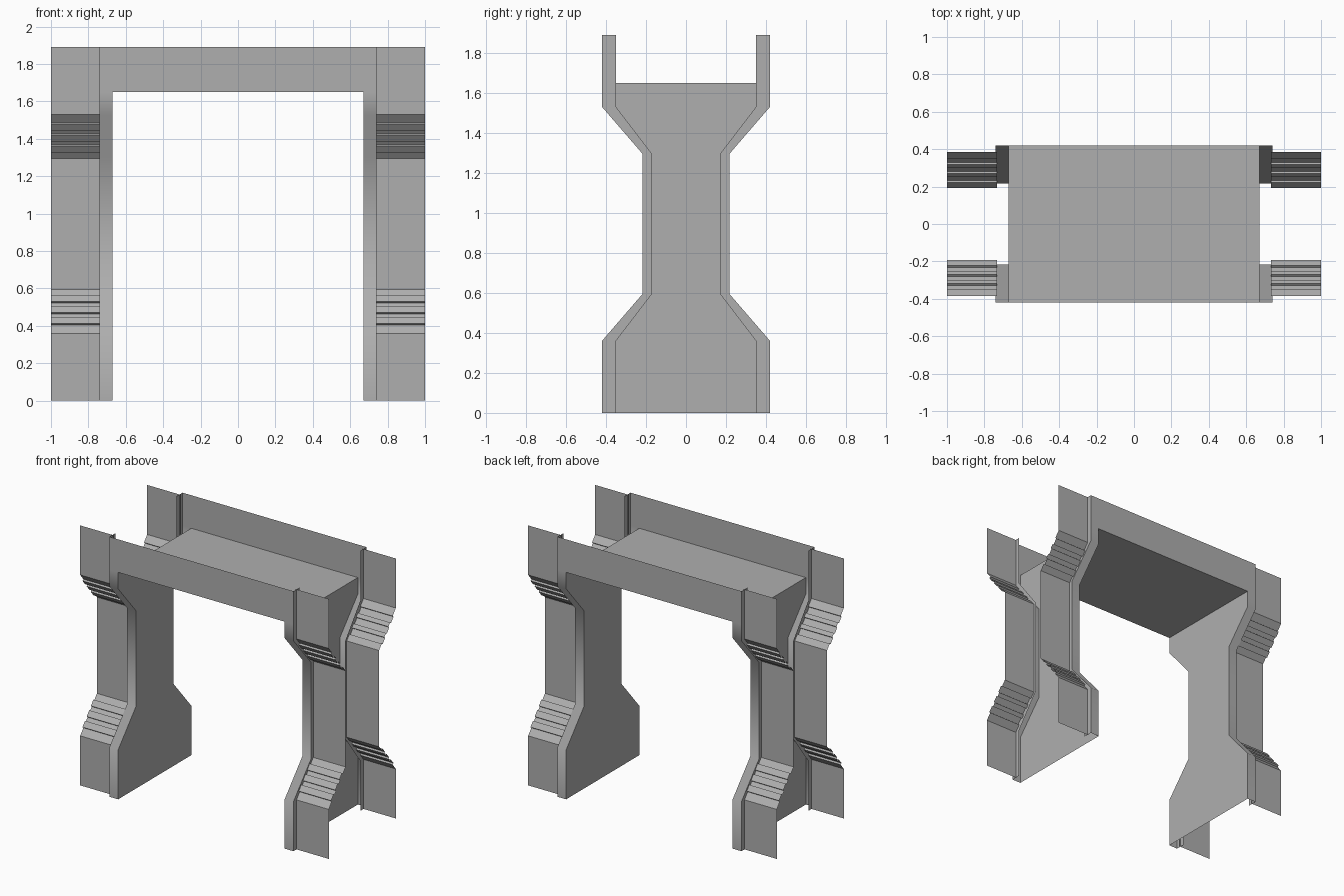
import bpy, bmesh
from mathutils import Vector

if "Cube" in bpy.data.objects:
    bpy.data.objects.remove(bpy.data.objects["Cube"])

H, CEIL = 1.89, 1.65          # total height, opening height
X_IN, X_TRIM, X_OUT = 0.67, 0.74, 1.0
Z = (0.0, 0.36, 0.595)        # base, slope start, slope end

# Mid-dark grey shared by all parts
grey = bpy.data.materials.new("dark_grey")
grey.diffuse_color = (0.43, 0.43, 0.43, 1)
grey.use_nodes = True
grey.node_tree.nodes["Principled BSDF"].inputs["Base Color"].default_value = grey.diffuse_color


def column_profile(wide, narrow):
    """(depth, z) outline of a waisted column, symmetric in height."""
    low = [(wide, Z[0]), (wide, Z[1]), (narrow, Z[2])]
    return low + [(d, H - z) for d, z in reversed(low)]


def ribbed_profile(wide, narrow, rise=0.013):
    """Column outline with three raised slats on each slope."""
    a, b = Vector((wide, Z[1])), Vector((narrow, Z[2]))
    run = a - b
    out = Vector((-run.y, run.x)).normalized() * rise
    pts = [b]
    for k in range(3):
        s, e = 0.16 + 0.25 * k, 0.31 + 0.25 * k
        pts += [b + run * s, b + run * s + out, b + run * e + out, b + run * e]
    pts += [a, Vector((wide, 0))]
    low = [(p.x, p.y) for p in reversed(pts)]
    return low + [(d, H - z) for d, z in reversed(low)]


def sheet(name, faces, facing, smooth=False):
    """Thin sheet from consistently wound polygons, turned to face one way."""
    bm = bmesh.new()
    for f in faces:
        bm.faces.new([bm.verts.new(p) for p in f]).smooth = smooth
    bmesh.ops.remove_doubles(bm, verts=bm.verts, dist=1e-5)
    bmesh.ops.recalc_face_normals(bm, faces=bm.faces)
    bm.normal_update()
    total = sum((f.normal * f.calc_area() for f in bm.faces), Vector())
    if total.dot(Vector(facing)) < 0:
        bmesh.ops.reverse_faces(bm, faces=bm.faces)
    me = bpy.data.meshes.new(name)
    bm.to_mesh(me)
    bm.free()
    me.materials.append(grey)
    bpy.context.collection.objects.link(bpy.data.objects.new(name, me))


def ribbon(x0, x1, sy, prof0, prof1):
    """Quads spanning two (depth, z) profiles placed at x0 and x1."""
    return [[(x0, sy * a[0], a[1]), (x1, sy * c[0], c[1]),
             (x1, sy * d[0], d[1]), (x0, sy * b[0], b[1])]
            for a, b, c, d in zip(prof0, prof0[1:], prof1, prof1[1:])]


outer = column_profile(0.42, 0.217)
inner = column_profile(0.35, 0.17)
wing = ribbed_profile(0.385, 0.192)
jamb = outer[:-1] + [(0.42, CEIL)]             # outline up to the ceiling

# Ceiling of the passage
sheet("ceiling", [[(-X_IN, -0.42, CEIL), (X_IN, -0.42, CEIL),
                   (X_IN, 0.42, CEIL), (-X_IN, 0.42, CEIL)]], (0, 0, -1))

# Waisted inner walls of the passage
for sx, xn in ((-1, "left"), (1, "right")):
    sheet(f"{xn}_inner_wall",
          ribbon(sx * X_IN, sx * X_IN, 1, jamb, [(-d, z) for d, z in jamb]),
          (-sx, 0, 0))

for sy, yn in ((-1, "front"), (1, "back")):
    # Lintel and both jamb strips form one continuous frame face
    xs = (-X_TRIM, -X_IN, X_IN, X_TRIM)
    frame = ribbon(xs[0], xs[1], sy, jamb, jamb) + ribbon(xs[2], xs[3], sy, jamb, jamb)
    top = [(0.42, CEIL), (0.42, H)]
    for p, q in zip(xs, xs[1:]):
        frame += ribbon(p, q, sy, top, top)
    sheet(f"{yn}_frame", frame, (0, sy, 0), smooth=True)

    for sx, xn in ((-1, "left"), (1, "right")):
        # Narrow return folded back from the frame edge
        x = sx * X_TRIM
        sheet(f"{yn}_{xn}_return", ribbon(x, x, sy, outer, inner), (sx, 0, 0))
        # Side wing with slatted slopes
        sheet(f"{yn}_{xn}_wing",
              ribbon(sx * (X_TRIM - 0.007), sx * X_OUT, sy, wing, wing), (0, sy, 0))
